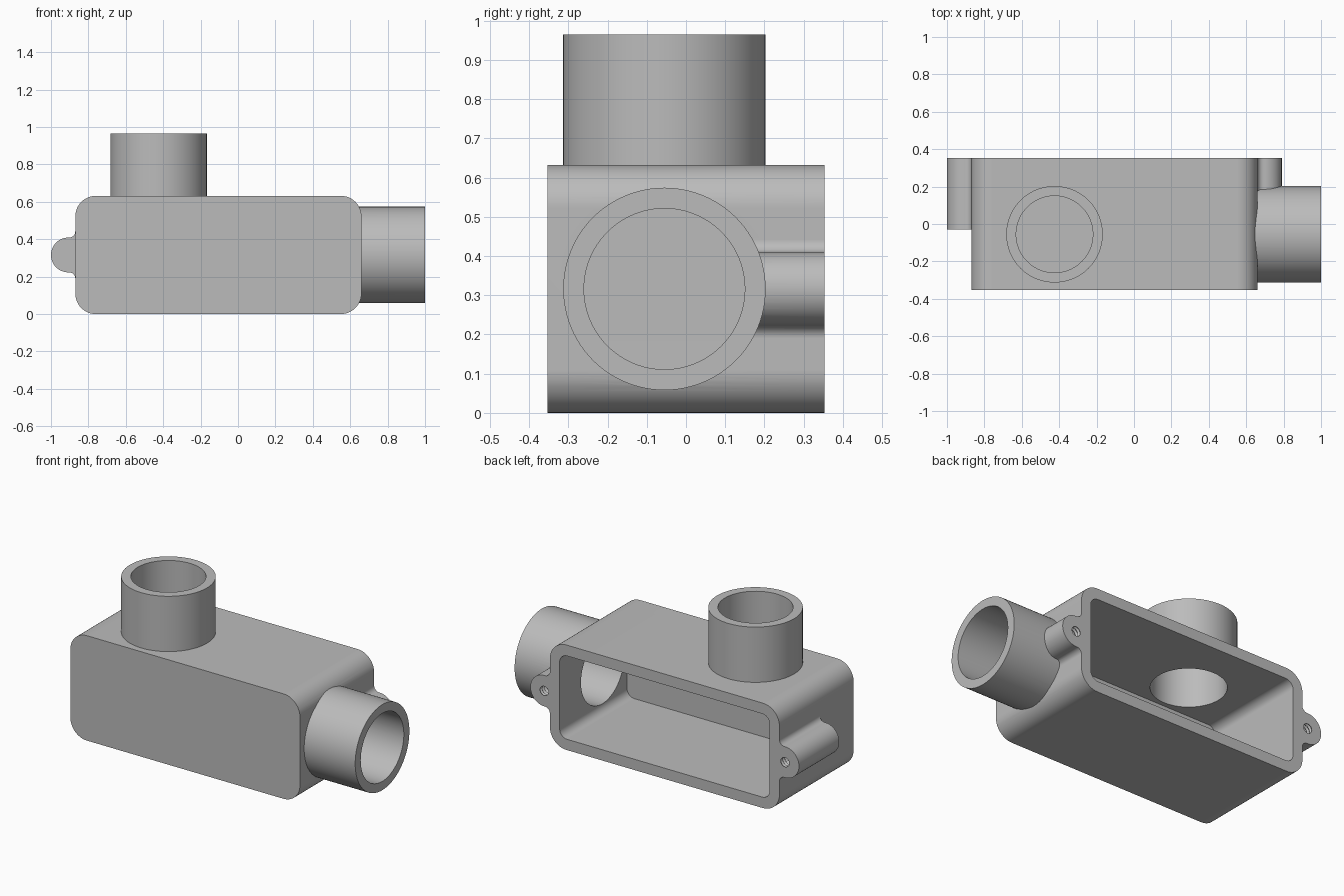
import bpy, bmesh, math
from mathutils import Matrix, Vector

default = bpy.data.objects.get("Cube")
if default:
    bpy.data.objects.remove(default, do_unlink=True)

grey = bpy.data.materials.new("cast_grey")
grey.use_nodes = True
colour = (0.5, 0.5, 0.5, 1)
grey.diffuse_color = colour
grey.node_tree.nodes["Principled BSDF"].inputs["Base Color"].default_value = colour

# Main dimensions
LEFT, RIGHT, HEIGHT, BACK = -0.87, 0.66, 0.632, 0.353
MID_Z = HEIGHT / 2
WALL = 0.065
PORT_Y, PORT_X = -0.055, -0.425
PORT_R, BORE_R = 0.258, 0.205
LUG_R, FILLET = 0.093, 0.033


def finish(name, bm):
    bmesh.ops.recalc_face_normals(bm, faces=bm.faces)
    mesh = bpy.data.meshes.new(name)
    bm.to_mesh(mesh)
    bm.free()
    mesh.materials.append(grey)
    ob = bpy.data.objects.new(name, mesh)
    bpy.context.collection.objects.link(ob)
    return ob


def arc(cx, cz, r, start, end, steps):
    angles = [math.radians(start + (end - start) * i / steps) for i in range(steps + 1)]
    return [(cx + r * math.cos(a), cz + r * math.sin(a)) for a in angles]


def prism(name, outline, y0, y1):
    """Extrude an x-z outline along y."""
    bm = bmesh.new()
    face = bm.faces.new([bm.verts.new((x, y0, z)) for x, z in outline])
    grown = bmesh.ops.extrude_face_region(bm, geom=[face])["geom"]
    verts = [g for g in grown if isinstance(g, bmesh.types.BMVert)]
    bmesh.ops.translate(bm, verts=verts, vec=(0, y1 - y0, 0))
    return finish(name, bm)


def rounded_box(name, inset, radius, y0, y1):
    x0, x1 = LEFT + inset + radius, RIGHT - inset - radius
    z0, z1 = inset + radius, HEIGHT - inset - radius
    outline = []
    for i, (x, z) in enumerate([(x1, z1), (x0, z1), (x0, z0), (x1, z0)]):
        outline += arc(x, z, radius, i * 90, i * 90 + 90, 12)
    return prism(name, outline, y0, y1)


def cylinder(name, radius, start, end):
    start, end = Vector(start), Vector(end)
    axis = end - start
    turn = Vector((0, 0, 1)).rotation_difference(axis).to_matrix().to_4x4()
    bm = bmesh.new()
    bmesh.ops.create_cone(bm, cap_ends=True, segments=96, radius1=radius, radius2=radius,
                          depth=axis.length, matrix=Matrix.Translation((start + end) / 2) @ turn)
    return finish(name, bm)


def lug(name, wall_x, side):
    """Screw lug with a round nose and filleted roots."""
    cx = LUG_R + 0.037 - LUG_R
    reach = LUG_R + FILLET
    shape = [(-0.03, -reach)]
    shape += arc(FILLET, -reach, FILLET, 180, 90, 8)
    shape += arc(cx, 0, LUG_R, -90, 90, 32)
    shape += arc(FILLET, reach, FILLET, 270, 180, 8)
    shape.append((-0.03, reach))
    return prism(name, [(wall_x + side * x, MID_Z + z) for x, z in shape], -0.03, BACK)


def screw_hole(name, x):
    """Ridged cutter for a threaded blind hole."""
    bm = bmesh.new()
    turns, pitch, sides = 14, 0.02, 24
    rings = []
    for i in range(2 * turns + 1):
        r = 0.036 if i % 2 == 0 else 0.028
        y = BACK + 0.01 - i * pitch / 2
        rings.append([bm.verts.new((px, y, pz)) for px, pz in
                      arc(x, MID_Z, r, 0, 360, sides)[:-1]])
    for a, b in zip(rings, rings[1:]):
        for k in range(sides):
            n = (k + 1) % sides
            bm.faces.new((a[k], a[n], b[n], b[k]))
    bm.faces.new(rings[0])
    bm.faces.new(rings[-1])
    return finish(name, bm)


def combine(target, other, operation):
    mod = target.modifiers.new(operation.lower(), "BOOLEAN")
    mod.object, mod.operation, mod.solver = other, operation, "EXACT"
    bpy.context.view_layer.update()
    result = bpy.data.meshes.new_from_object(
        target.evaluated_get(bpy.context.evaluated_depsgraph_get()))
    target.modifiers.clear()
    target.data = result
    bpy.data.objects.remove(other, do_unlink=True)


# Solid housing with its ports and lugs
housing = rounded_box("conduit_housing", 0, 0.11, -BACK, BACK)
for part in (
    cylinder("top_port", PORT_R, (PORT_X, PORT_Y, 0.5), (PORT_X, PORT_Y, 0.965)),
    cylinder("end_port", PORT_R, (0.5, PORT_Y, MID_Z), (1, PORT_Y, MID_Z)),
    lug("right_lug", LEFT, -1),
    lug("left_lug", RIGHT, 1),
):
    combine(housing, part, "UNION")

# Open cavity, bores and screw holes
for cutter in (
    rounded_box("cavity", WALL, 0.05, -BACK + WALL, BACK + 0.1),
    cylinder("top_bore", BORE_R, (PORT_X, PORT_Y, 0.4), (PORT_X, PORT_Y, 1.1)),
    cylinder("end_bore", BORE_R, (0.4, PORT_Y, MID_Z), (1.1, PORT_Y, MID_Z)),
    screw_hole("right_screw_hole", LEFT - 0.037),
    screw_hole("left_screw_hole", RIGHT + 0.037),
):
    combine(housing, cutter, "DIFFERENCE")

# Smooth curves, crisp edges, flat walls
bpy.ops.object.select_all(action="DESELECT")
housing.select_set(True)
bpy.context.view_layer.objects.active = housing
bpy.ops.object.shade_smooth_by_angle(angle=math.radians(30))
weighted = housing.modifiers.new("flat_walls", "WEIGHTED_NORMAL")
weighted.keep_sharp = True
